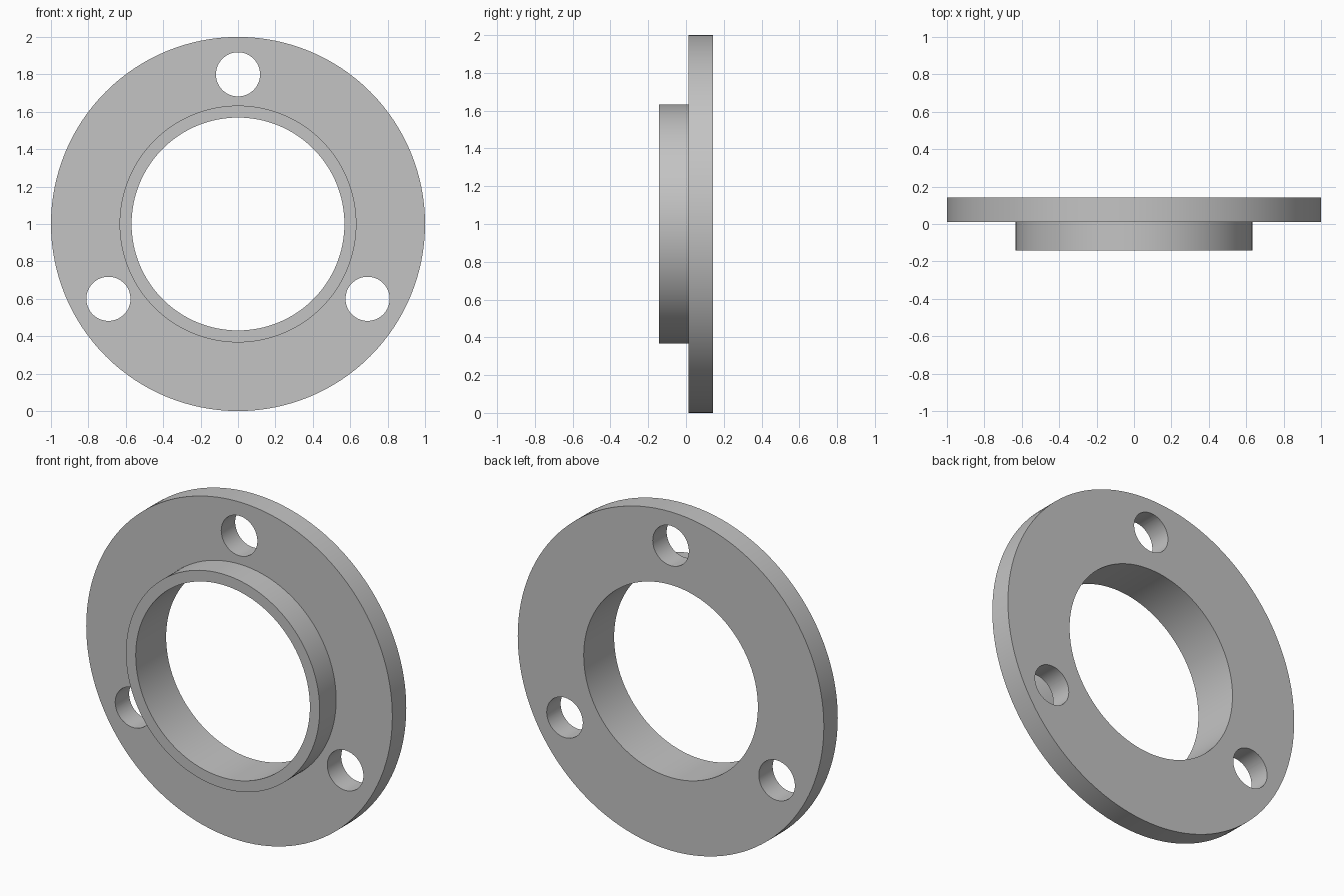
import bpy, bmesh
from math import pi, sin, cos, radians
from mathutils import Matrix, Vector

default = bpy.data.objects.get("Cube")
if default:
    bpy.data.objects.remove(default, do_unlink=True)

CENTRE_Z = 1.0
OUTER_R, COLLAR_R, BORE_R = 1.0, 0.633, 0.569
FRONT_Y, STEP_Y, BACK_Y = -0.142, 0.012, 0.142
HOLE_R, HOLE_CIRCLE_R, HOLE_COUNT = 0.118, 0.8, 3
SEGMENTS = 128

metal = bpy.data.materials.new("plain_grey")
metal.use_nodes = True
GREY = (0.55, 0.55, 0.55, 1)
metal.diffuse_color = GREY
metal.node_tree.nodes["Principled BSDF"].inputs["Base Color"].default_value = GREY


def make_object(name, bm):
    """Turn a bmesh into a linked object with the grey material."""
    bmesh.ops.recalc_face_normals(bm, faces=bm.faces)
    mesh = bpy.data.meshes.new(name)
    bm.to_mesh(mesh)
    bm.free()
    mesh.materials.append(metal)
    obj = bpy.data.objects.new(name, mesh)
    bpy.context.collection.objects.link(obj)
    return obj


def lathe(name, profile):
    """Revolve a closed (radius, y) profile around the y axis."""
    bm = bmesh.new()
    rings = []
    for i in range(SEGMENTS):
        a = 2 * pi * i / SEGMENTS
        rings.append([bm.verts.new((r * cos(a), y, CENTRE_Z + r * sin(a)))
                      for r, y in profile])
    n = len(profile)
    for i, ring in enumerate(rings):
        following = rings[(i + 1) % SEGMENTS]
        for j in range(n):
            k = (j + 1) % n
            bm.faces.new((ring[j], ring[k], following[k], following[j]))
    return make_object(name, bm)


# Flange disc with a raised collar on the front and a through bore
flange = lathe("collared_flange", [
    (BORE_R, FRONT_Y), (COLLAR_R, FRONT_Y), (COLLAR_R, STEP_Y),
    (OUTER_R, STEP_Y), (OUTER_R, BACK_Y), (BORE_R, BACK_Y)])

# Three bolt holes, evenly spaced with one at the top
bm = bmesh.new()
for i in range(HOLE_COUNT):
    a = radians(90) + 2 * pi * i / HOLE_COUNT
    place = Vector((HOLE_CIRCLE_R * cos(a), 0, CENTRE_Z + HOLE_CIRCLE_R * sin(a)))
    bmesh.ops.create_cone(
        bm, cap_ends=True, segments=64, radius1=HOLE_R, radius2=HOLE_R, depth=1,
        matrix=Matrix.Translation(place) @ Matrix.Rotation(pi / 2, 4, 'X'))
cutter = make_object("bolt_hole_cutter", bm)
cutter.hide_render = True

drill = flange.modifiers.new("bolt_holes", 'BOOLEAN')
drill.operation = 'DIFFERENCE'
drill.solver = 'EXACT'
drill.object = cutter

# Bake the holes, then smooth the round walls and keep the rims sharp
bpy.ops.object.select_all(action='DESELECT')
flange.select_set(True)
bpy.context.view_layer.objects.active = flange
bpy.ops.object.modifier_apply(modifier=drill.name)
bpy.data.objects.remove(cutter, do_unlink=True)
bpy.ops.object.shade_smooth_by_angle(angle=radians(30))
